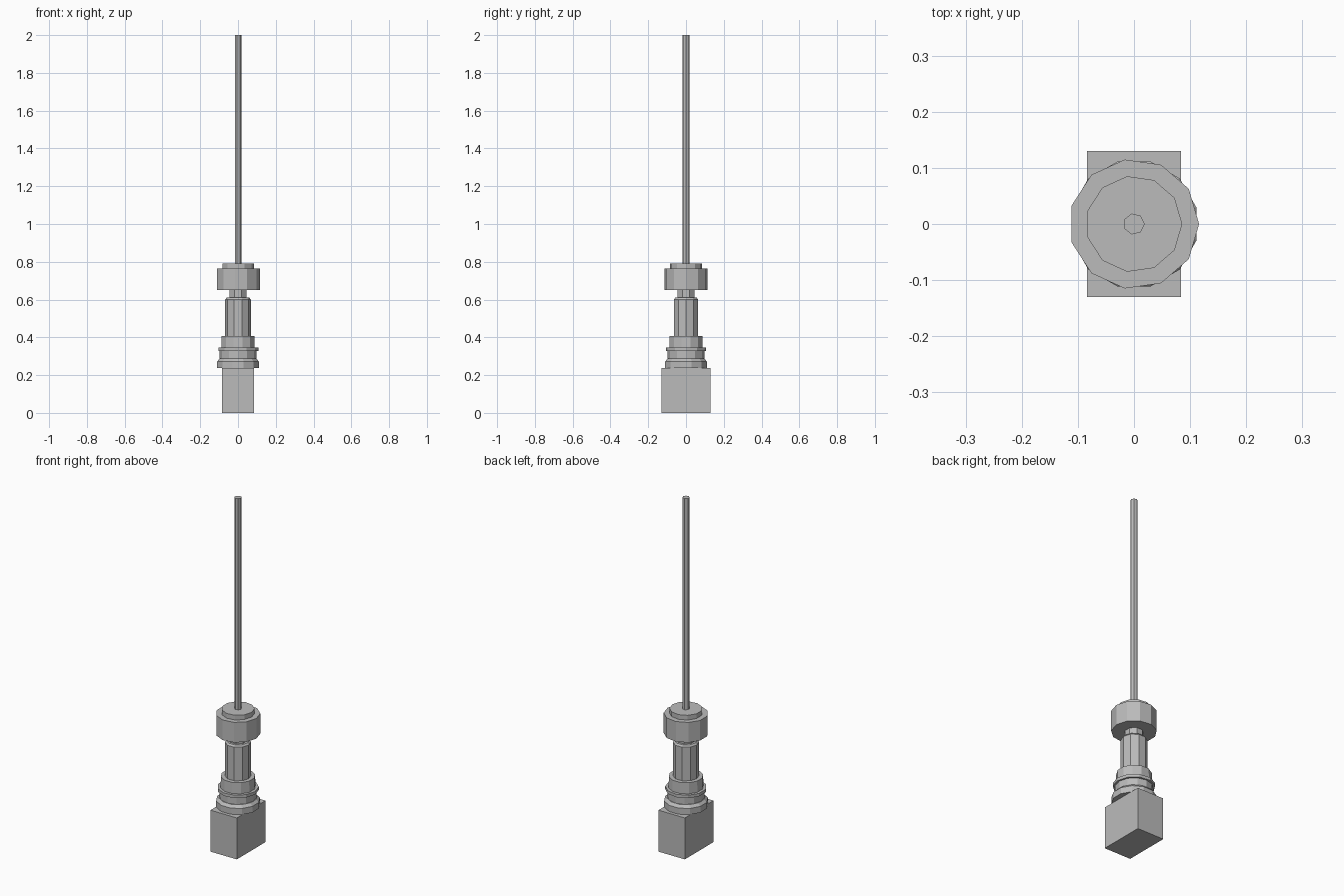
import bpy
import bmesh
from math import cos, sin, pi

cube = bpy.data.objects.get("Cube")
if cube:
    bpy.data.objects.remove(cube, do_unlink=True)

grey = bpy.data.materials.new("plain grey")
grey.use_nodes = True
colour = (0.5, 0.5, 0.5, 1)
grey.diffuse_color = colour
grey.node_tree.nodes["Principled BSDF"].inputs["Base Color"].default_value = colour


def finish(name, bm):
    bmesh.ops.recalc_face_normals(bm, faces=bm.faces)
    mesh = bpy.data.meshes.new(name)
    bm.to_mesh(mesh)
    bm.free()
    mesh.materials.append(grey)
    obj = bpy.data.objects.new(name, mesh)
    bpy.context.collection.objects.link(obj)


def turned(name, profile, sides, twist=0.0):
    """Closed faceted solid from (radius, height) pairs, bottom to top."""
    bm = bmesh.new()
    rings = []
    for r, z in profile:
        angles = [2 * pi * (i + twist) / sides for i in range(sides)]
        rings.append([bm.verts.new((r * cos(a), r * sin(a), z)) for a in angles])
    for low, high in zip(rings, rings[1:]):
        for i in range(sides):
            j = (i + 1) % sides
            bm.faces.new((low[i], low[j], high[j], high[i]))
    bm.faces.new(rings[0][::-1])
    bm.faces.new(rings[-1])
    finish(name, bm)


# Rectangular base block
bm = bmesh.new()
bmesh.ops.create_cube(bm, size=1)
for v in bm.verts:
    v.co = (v.co.x * 0.167, v.co.y * 0.26, (v.co.z + 0.5) * 0.237)
finish("base_block", bm)

# Stacked collars above the block
turned("lower_collar", [(0.115, 0.237), (0.115, 0.272), (0.1, 0.287)], 12, 0.5)
turned("collar_core", [(0.097, 0.28), (0.097, 0.335)], 12)
turned("ring", [(0.108, 0.328), (0.108, 0.345)], 11)
turned("upper_collar", [(0.092, 0.34), (0.09, 0.408)], 12, 0.5)

# Slim barrel with a chamfered top and a narrow neck
turned("barrel", [(0.068, 0.405), (0.068, 0.6), (0.06, 0.61)], 10)
turned("neck", [(0.048, 0.605), (0.048, 0.655)], 8, 0.5)

# Wide nut, its cap and the long rod
turned("nut", [(0.116, 0.65), (0.116, 0.765)], 11)
turned("cap", [(0.086, 0.76), (0.086, 0.792)], 11)
turned("rod", [(0.019, 0.785), (0.019, 2.0)], 7)
